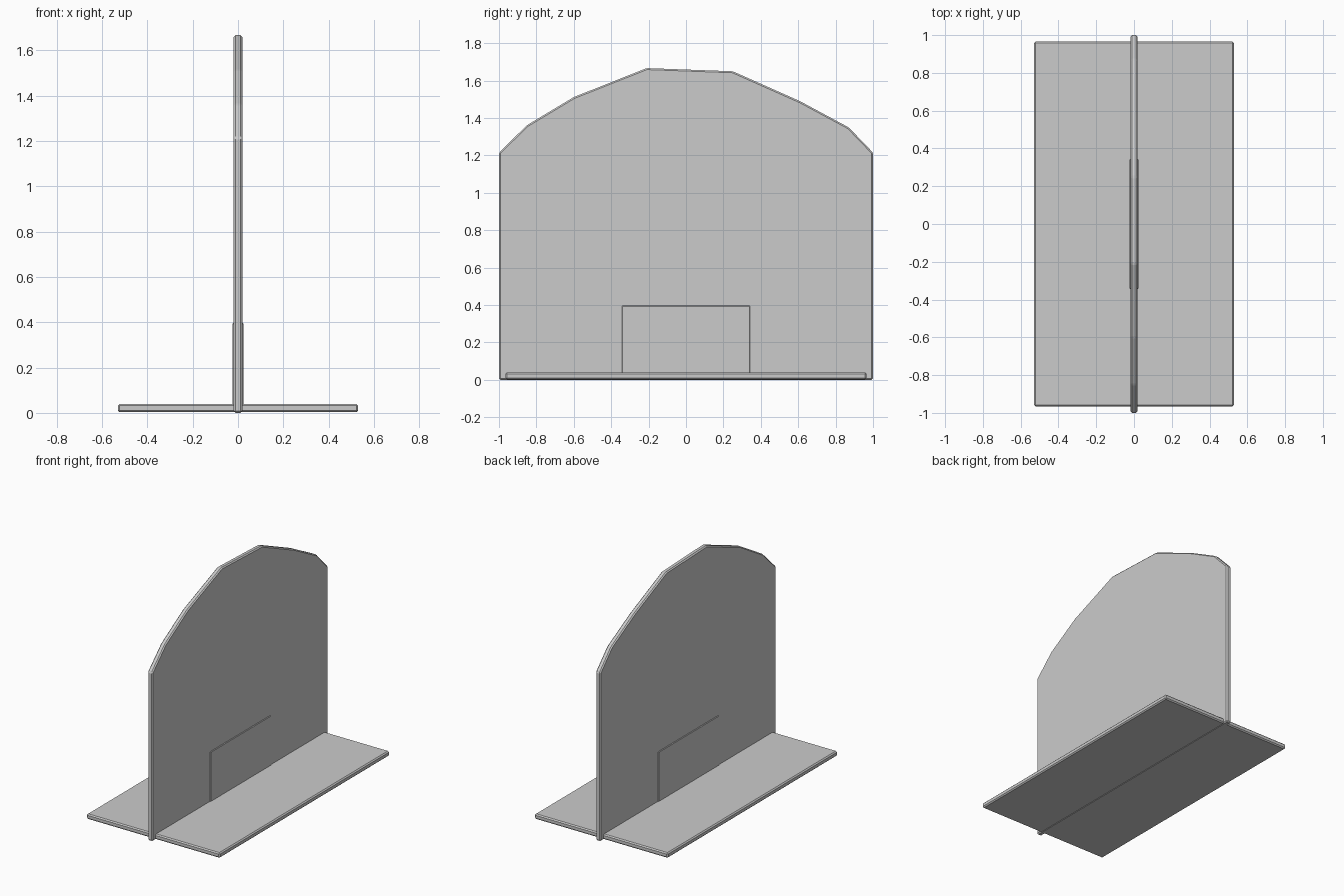
import bpy
import bmesh
from mathutils import Vector

cube = bpy.data.objects.get("Cube")
if cube:
    bpy.data.objects.remove(cube, do_unlink=True)

grey = bpy.data.materials.new("plain_grey")
grey.use_nodes = True
grey.diffuse_color = (0.6, 0.6, 0.6, 1)
grey.node_tree.nodes["Principled BSDF"].inputs["Base Color"].default_value = (0.6, 0.6, 0.6, 1)


def slab(name, outline, thickness, bevel):
    """Extrude a (y, z) outline evenly about x = 0 and chamfer its edges."""
    bm = bmesh.new()
    face = bm.faces.new([bm.verts.new((-thickness / 2, y, z)) for y, z in outline])
    moved = bmesh.ops.extrude_face_region(bm, geom=[face])["geom"]
    verts = [v for v in moved if isinstance(v, bmesh.types.BMVert)]
    bmesh.ops.translate(bm, verts=verts, vec=Vector((thickness, 0, 0)))
    bmesh.ops.recalc_face_normals(bm, faces=bm.faces)
    bmesh.ops.bevel(bm, geom=bm.edges[:], offset=bevel, segments=1,
                    affect='EDGES', clamp_overlap=True)
    mesh = bpy.data.meshes.new(name)
    bm.to_mesh(mesh)
    bm.free()
    mesh.materials.append(grey)
    obj = bpy.data.objects.new(name, mesh)
    bpy.context.collection.objects.link(obj)
    return obj


def rectangle(half_width, bottom, top):
    return [(-half_width, bottom), (half_width, bottom),
            (half_width, top), (-half_width, top)]


# Flat foot plate
slab("base_plate", rectangle(0.965, 0.003, 0.04), 1.06, 0.008)

# Upright panel with a faceted arched top
arch = [(1, 1.215), (0.87, 1.35), (0.61, 1.49), (0.25, 1.65),
        (-0.21, 1.667), (-0.6, 1.512), (-0.85, 1.362), (-1, 1.215)]
slab("upright_panel", [(-1, 0), (1, 0)] + arch, 0.038, 0.008)

# Raised rectangle low on both sides of the panel
slab("lower_panel", rectangle(0.343, 0.01, 0.397), 0.048, 0.004)
